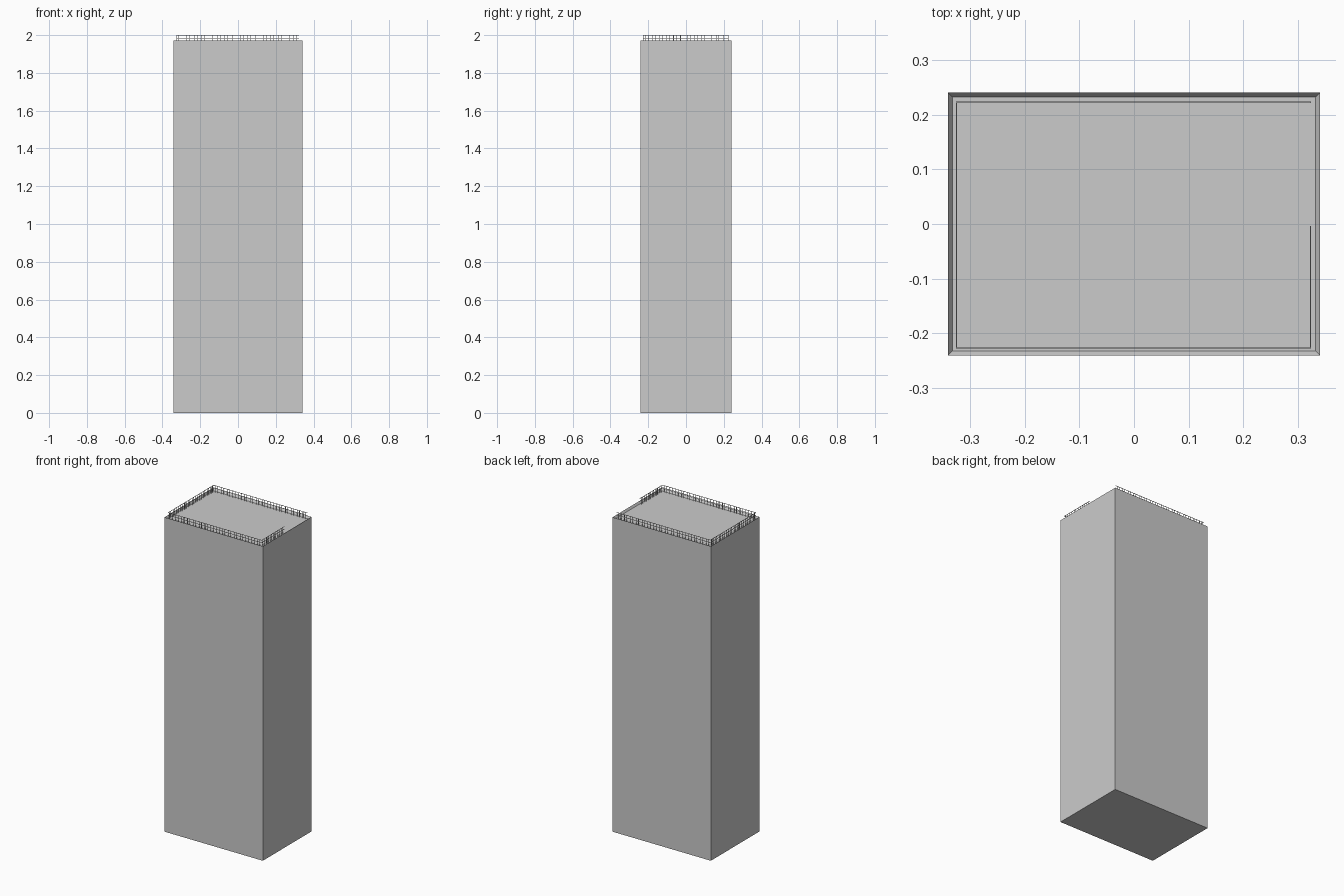
import bpy, bmesh
from mathutils import Vector

if "Cube" in bpy.data.objects:
    bpy.data.objects.remove(bpy.data.objects["Cube"])

TOP, FLOOR, RAIL_TOP = 1.971, 1.958, 2.0
T = 0.0022  # railing bar thickness


def make_object(name, bm):
    mesh = bpy.data.meshes.new(name)
    bm.to_mesh(mesh)
    bm.free()
    obj = bpy.data.objects.new(name, mesh)
    bpy.context.collection.objects.link(obj)
    return obj


def add_box(bm, lo, hi):
    lo, hi = Vector(lo), Vector(hi)
    verts = bmesh.ops.create_cube(bm, size=1)["verts"]
    bmesh.ops.scale(bm, vec=hi - lo, verts=verts)
    bmesh.ops.translate(bm, vec=(lo + hi) / 2, verts=verts)


# Tower block with a shallow roof recess inside a low parapet
bm = bmesh.new()
add_box(bm, (-0.341, -0.241, 0), (0.341, 0.241, TOP))
bm.normal_update()
roof = max(bm.faces, key=lambda f: f.calc_center_median().z)
bmesh.ops.inset_region(bm, faces=[roof], thickness=0.012)
bmesh.ops.translate(bm, vec=(0, 0, FLOOR - TOP), verts=roof.verts)
make_object("tower_block", bm)


# Railing run: top rail, middle rail and paired uprights
def railing(name, a, b, count):
    a, b = Vector(a), Vector(b)
    bm = bmesh.new()
    h = Vector((T / 2, T / 2))
    for z in (RAIL_TOP, 1.984):
        add_box(bm, (*(a - h), z - T), (*(b + h), z))
    step = (b - a) / count
    for i in range(count):
        for k in (0.3, 0.7):
            p = a + step * (i + k)
            add_box(bm, (*(p - h), FLOOR), (*(p + h), RAIL_TOP - T))
    return make_object(name, bm)


X0, X1, Y0, Y1 = -0.325, 0.323, -0.227, 0.223
railing("front_railing", (X0, Y0), (X1, Y0), 16)
railing("back_railing", (X0, Y1), (X1, Y1), 16)
railing("left_railing", (X0, Y0), (X0, Y1), 12)
railing("right_half_railing", (X1, Y0), (X1, -0.005), 6)
